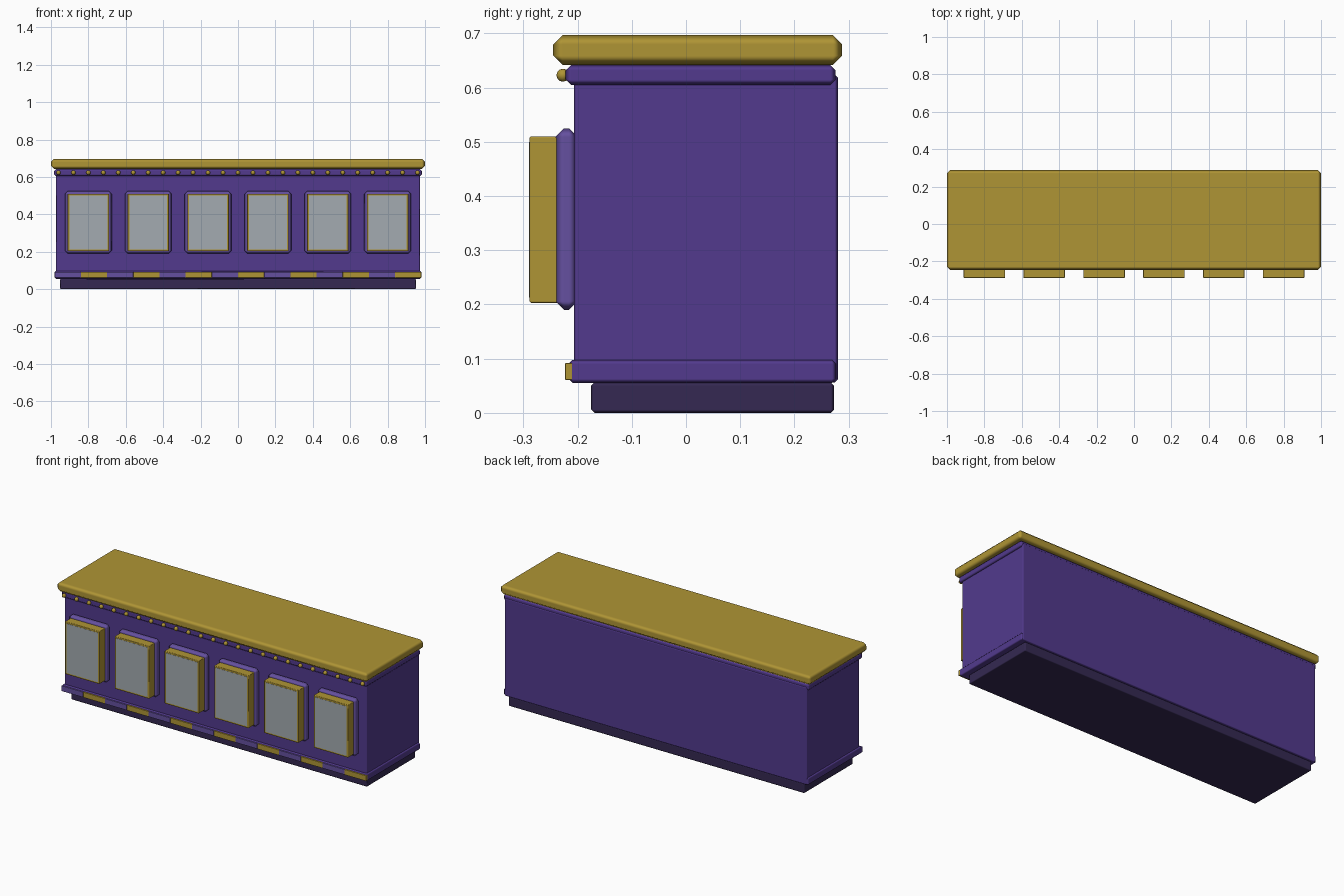
import bpy

if "Cube" in bpy.data.objects:
    bpy.data.objects.remove(bpy.data.objects["Cube"])


def material(name, color):
    m = bpy.data.materials.new(name)
    m.diffuse_color = (*color, 1)
    m.use_nodes = True
    m.node_tree.nodes["Principled BSDF"].inputs["Base Color"].default_value = m.diffuse_color
    return m


PURPLE = material("purple", (0.085, 0.042, 0.27))
LILAC = material("lilac", (0.13, 0.08, 0.35))
DARK = material("dark_purple", (0.035, 0.022, 0.085))
GOLD = material("gold", (0.43, 0.30, 0.035))
GLASS = material("glass_grey", (0.37, 0.41, 0.44))


def box(name, x, y, z, mat, bevel=0.0):
    """Box from (min, max) ranges, with an optional softened chamfer."""
    bpy.ops.mesh.primitive_cube_add(size=1)
    ob = bpy.context.object
    ob.name = name
    for v in ob.data.vertices:
        v.co = [r[0] if c < 0 else r[1] for c, r in zip(v.co, (x, y, z))]
    ob.data.materials.append(mat)
    if bevel:
        ob.data.polygons.foreach_set("use_smooth", [True] * 6)
        m = ob.modifiers.new("Bevel", "BEVEL")
        m.width, m.segments, m.harden_normals = bevel, 1, True
    return ob


# Counter carcass, stacked from the floor up
box("plinth", (-0.953, 0.953), (-0.175, 0.273), (0, 0.056), DARK, 0.006)
box("body", (-0.973, 0.973), (-0.207, 0.28), (0.056, 0.625), PURPLE, 0.006)
box("lower_moulding", (-0.981, 0.981), (-0.217, 0.277), (0.055, 0.098), PURPLE, 0.008)
box("upper_moulding", (-0.983, 0.983), (-0.222, 0.276), (0.605, 0.642), PURPLE, 0.01)
box("countertop", (-1, 1), (-0.245, 0.288), (0.642, 0.697), GOLD, 0.017)

# Alternating inlay along the lower moulding
for i in range(14):
    x = -0.98 + 0.14 * i
    box(f"inlay_{i + 1}", (x, x + 0.14), (-0.223, -0.21), (0.061, 0.092),
        GOLD if i % 2 else LILAC, 0.001)

# Row of beads under the countertop
for i in range(25):
    bpy.ops.mesh.primitive_uv_sphere_add(
        segments=8, ring_count=6, radius=0.012,
        location=(-0.96 + 0.08 * i, -0.227, 0.623))
    bead = bpy.context.object
    bead.name = f"bead_{i + 1}"
    bead.data.materials.append(GOLD)
    bpy.ops.object.shade_smooth()

# Six framed windows on the front
for i in range(6):
    x = -0.80 + 0.32 * i
    box(f"panel_{i + 1}", (x - 0.125, x + 0.125), (-0.241, -0.2), (0.19, 0.525), LILAC, 0.016)
    box(f"window_frame_{i + 1}", (x - 0.111, x + 0.111), (-0.289, -0.235), (0.203, 0.51), GOLD, 0.003)
    box(f"window_glass_{i + 1}", (x - 0.101, x + 0.101), (-0.29, -0.28), (0.213, 0.50), GLASS)
